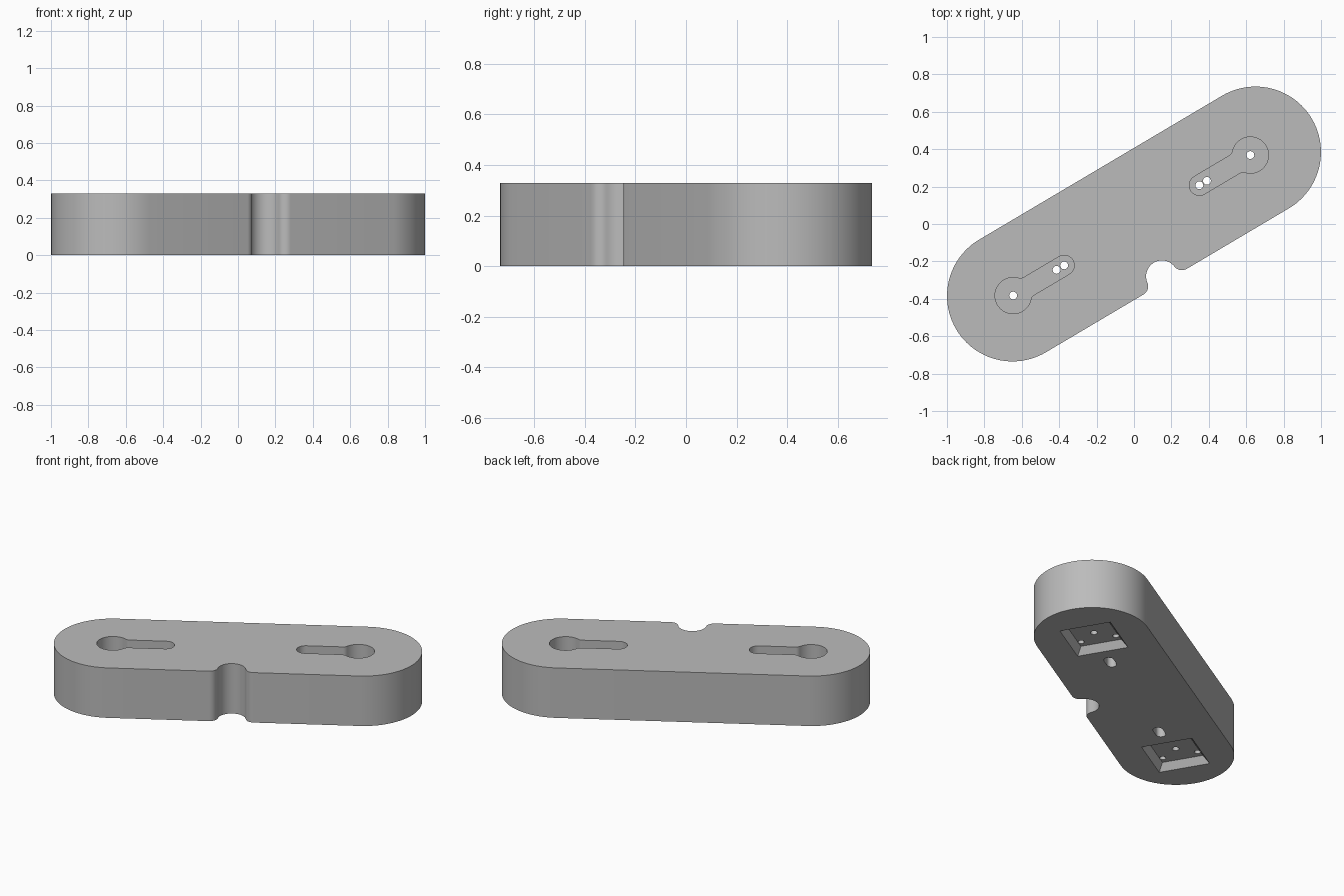
import bpy, bmesh, math
from mathutils import Matrix

cube = bpy.data.objects.get("Cube")
if cube:
    bpy.data.objects.remove(cube, do_unlink=True)

HEIGHT, RADIUS, HALF = 0.33, 0.35, 0.755   # rounded bar
TILT = math.atan2(0.385, 0.65)
SHIFT, SPAN = -0.014, 0.737                # mounting features along the bar

grey = bpy.data.materials.new("light_grey")
grey.use_nodes = True
colour = (0.5, 0.5, 0.5, 1)
grey.diffuse_color = colour
grey.node_tree.nodes["Principled BSDF"].inputs["Base Color"].default_value = colour


def arc(cx, cy, r, start, end, n=16):
    """Points on an arc, angles in degrees."""
    angles = [math.radians(start + (end - start) * i / n) for i in range(n + 1)]
    return [(cx + r * math.cos(a), cy + r * math.sin(a)) for a in angles]


def capsule(x0, x1, r, n=24):
    return arc(x1, 0, r, -90, 90, n) + arc(x0, 0, r, 90, 270, n)


def prism(name, points, z0, z1, inset=1.0):
    """Extrude a closed outline; inset scales the upper outline."""
    bm = bmesh.new()
    low = [bm.verts.new((x, y, z0)) for x, y in points]
    high = [bm.verts.new((x * inset, y * inset, z1)) for x, y in points]
    bm.faces.new(low[::-1])
    bm.faces.new(high)
    for i in range(len(points)):
        j = (i + 1) % len(points)
        bm.faces.new((low[i], low[j], high[j], high[i]))
    bmesh.ops.remove_doubles(bm, verts=bm.verts, dist=1e-5)
    bmesh.ops.recalc_face_normals(bm, faces=bm.faces)
    mesh = bpy.data.meshes.new(name)
    bm.to_mesh(mesh)
    bm.free()
    obj = bpy.data.objects.new(name, mesh)
    bpy.context.collection.objects.link(obj)
    return obj


def place(obj, x, y=0, turn=0):
    obj.data.transform(Matrix.Translation((x, y, 0)) @ Matrix.Rotation(turn, 4, 'Z'))
    return obj


def notch_outline(r=0.085, f=0.05, depth=0.317):
    """Half-round side notch with filleted mouth."""
    cy = RADIUS - depth
    fx = math.sqrt((r + f) ** 2 - (f - cy) ** 2)
    a = math.degrees(math.atan2(f - cy, fx))
    right = arc(fx, f, f, 270, 180 + a, 10)
    bowl = arc(0, cy, r, a, 180 - a, 24)
    left = [(-x, y) for x, y in right[::-1]]
    return [(fx, -0.1)] + right + bowl[1:-1] + left + [(-fx, -0.1)]


def keyhole_outline(big=0.097, small=0.054, length=0.317, f=0.035):
    """Round hole with a filleted slot running towards -x."""
    fx = math.sqrt((big + f) ** 2 - (small + f) ** 2)
    a = math.degrees(math.atan2(small + f, fx))
    head = arc(0, 0, big, a - 180, 180 - a, 48)
    fillet = arc(-fx, small + f, f, -a, -90, 8)
    tip = arc(-length, 0, small, 90, 270, 20)
    return head + fillet[1:] + tip + [(x, -y) for x, y in fillet[:0:-1]]


# Main bar
body = prism("mounting_bar", capsule(-HALF, HALF, RADIUS, 48), 0, HEIGHT)
body.data.materials.append(grey)

# Side notch
cutters = [place(prism("notch_cutter", notch_outline(), -0.1, HEIGHT + 0.1), SHIFT, -RADIUS)]

for side in (1, -1):
    x = SHIFT + side * SPAN
    turn = 0 if side > 0 else math.pi
    # Keyhole slot in the top
    cutters.append(place(prism("keyhole_cutter", keyhole_outline(), HEIGHT - 0.1, HEIGHT + 0.1), x, 0, turn))
    # Square tapered pocket underneath
    square = [(-0.16, -0.16), (0.16, -0.16), (0.16, 0.16), (-0.16, 0.16)]
    cutters.append(place(prism("pocket_cutter", square, 0, 0.045, 0.8), x))
    # Blind screw holes in the pocket
    for y in (-0.11, 0.11):
        cutters.append(place(prism("screw_hole_cutter", capsule(0, 0, 0.019, 10), -0.1, 0.12), x - 0.08, y))
    # Through holes, with an oblong recess under the slot pair
    for offset in (0, -0.27, -0.317):
        cutters.append(place(prism("through_hole_cutter", capsule(0, 0, 0.021, 12), -0.1, HEIGHT + 0.1),
                             x + side * offset))
    cutters.append(place(prism("oblong_cutter", capsule(-0.32, -0.267, 0.03, 12), -0.1, 0.1), x, 0, turn))

# Cut everything and keep the finished mesh
for cutter in cutters:
    mod = body.modifiers.new(cutter.name, 'BOOLEAN')
    mod.operation, mod.solver, mod.object = 'DIFFERENCE', 'EXACT', cutter
    cutter.hide_render = True
bpy.context.view_layer.update()
result = bpy.data.meshes.new_from_object(body.evaluated_get(bpy.context.evaluated_depsgraph_get()))
body.modifiers.clear()
body.data = result
for cutter in cutters:
    bpy.data.objects.remove(cutter, do_unlink=True)

# Turn the bar to its diagonal position
body.data.transform(Matrix.Rotation(TILT, 4, 'Z'))
bpy.context.view_layer.objects.active = body
body.select_set(True)
bpy.ops.object.shade_smooth_by_angle(angle=math.radians(30))
